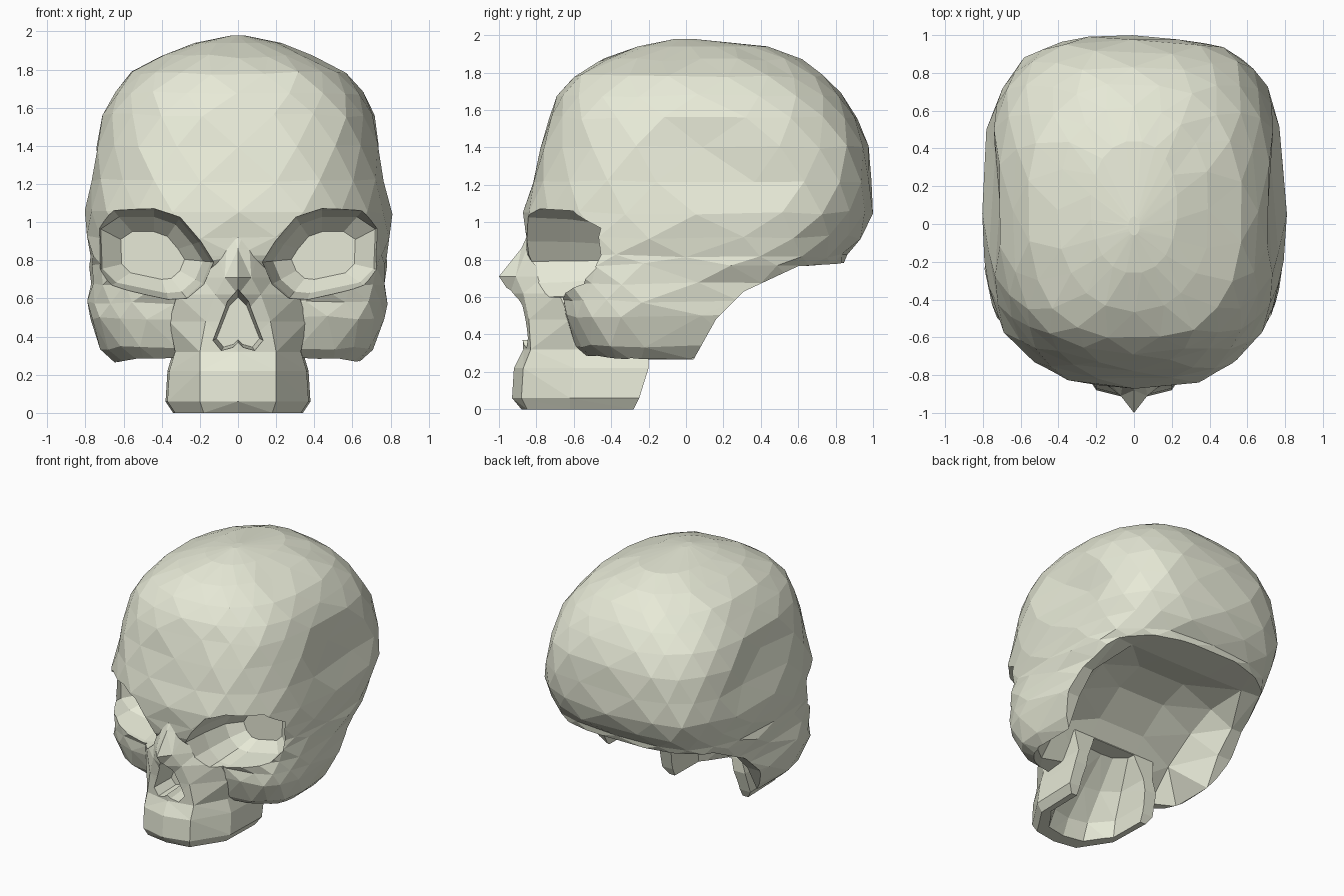
import bpy, bmesh, math, random
from mathutils import Vector

if "Cube" in bpy.data.objects:
    bpy.data.objects.remove(bpy.data.objects["Cube"])

random.seed(4)


def finish(bm, name):
    bmesh.ops.recalc_face_normals(bm, faces=bm.faces[:])
    bmesh.ops.triangulate(bm, faces=bm.faces[:], quad_method='BEAUTY')
    me = bpy.data.meshes.new(name)
    bm.to_mesh(me)
    bm.free()
    ob = bpy.data.objects.new(name, me)
    bpy.context.scene.collection.objects.link(ob)
    return ob


def loft(name, rings):
    """Closed solid through rings of equal point count."""
    bm = bmesh.new()
    loops = [[bm.verts.new(p) for p in ring] for ring in rings]
    n = len(loops[0])
    for a, b in zip(loops, loops[1:]):
        for i in range(n):
            j = (i + 1) % n
            bm.faces.new((a[i], a[j], b[j], b[i]))
    bm.faces.new(loops[0])
    bm.faces.new(loops[-1])
    return finish(bm, name)


def mirrored(half, z):
    """Full horizontal section from a half section starting on x = 0."""
    return [(x, y, z) for x, y in half] + [(-x, y, z) for x, y in reversed(half[1:])]


def combine(target, other, operation):
    """Apply a boolean and remove the helper."""
    mod = target.modifiers.new("bool", 'BOOLEAN')
    mod.operation, mod.solver, mod.object = operation, 'EXACT', other
    bpy.context.view_layer.update()
    dg = bpy.context.evaluated_depsgraph_get()
    me = bpy.data.meshes.new_from_object(target.evaluated_get(dg))
    target.modifiers.clear()
    target.data = me
    bpy.data.objects.remove(other)


# Cranium: rings (z, front y, back y, half width, front exponent, back exponent)
levels = [
    (.24, -.48, .70, .62, 4.5, 2.8), (.34, -.60, .75, .72, 4.5, 2.8),
    (.50, -.65, .80, .79, 4.5, 2.8), (.58, -.65, .82, .79, 4.5, 2.8),
    (.67, -.70, .83, .785, 3.8, 2.8), (.77, -.82, .84, .78, 3.0, 2.9),
    (.82, -.86, .87, .78, 2.8, 3.0), (.92, -.87, .94, .79, 2.7, 3.1),
    (1.05, -.87, .99, .80, 2.7, 3.2), (1.22, -.83, .99, .78, 2.7, 3.2),
    (1.40, -.785, .97, .76, 2.7, 3.1), (1.56, -.735, .915, .72, 2.7, 2.9),
    (1.68, -.69, .84, .65, 2.7, 2.7), (1.78, -.61, .74, .565, 2.6, 2.6),
    (1.87, -.46, .62, .40, 2.4, 2.4), (1.94, -.26, .44, .23, 2.2, 2.2),
    (1.98, -.06, .04, .03, 2.0, 2.0)]
SIDES = 20
rings = []
for k, (z, yf, yb, w, nf, nb) in enumerate(levels):
    ring = []
    for i in range(SIDES):
        t = 2 * math.pi * (i + .5 * (k % 2)) / SIDES
        s, c = math.sin(t), math.cos(t)
        n = nf if c > 0 else nb
        x = w * math.copysign(abs(s) ** (2 / n), s)
        y = (yf + yb) / 2 - (yb - yf) / 2 * math.copysign(abs(c) ** (2 / n), c)
        if z < .7:                                   # narrower towards the ear
            x *= 1 - .10 * max(0, y + .25)
        if 1.1 < z < 1.5 and -.15 < y < .45 and abs(x) > .6:   # temple hollow
            x *= .94
        j = .010 if z < 1.9 else 0
        ring.append(Vector((x + random.uniform(-j, j), y + random.uniform(-j, j),
                            z + random.uniform(-j, j))))
    rings.append(ring)
skull = loft("skull", rings)

# Underside: rising rim at the sides, arched hollow between (y, z profiles)
rim = [(-.8, .0), (-.8, .265), (-.30, .265), (.04, .265), (.16, .48), (.31, .63),
       (.60, .765), (1.3, .79), (1.3, .0)]
mid = [(-.8, .0), (-.8, .265), (-.42, .29), (-.22, .50), (.02, .66), (.25, .76),
       (.58, .77), (1.3, .79), (1.3, .0)]
deep = [(-.8, .0), (-.8, .265), (-.36, .32), (-.14, .60), (.08, .76), (.30, .83),
        (.56, .78), (1.3, .79), (1.3, .0)]
combine(skull, loft("underside_cutter", [
    [(x, y, z) for y, z in prof] for x, prof in
    ((-1, rim), (-.64, rim), (-.5, mid), (-.2, deep),
     (.2, deep), (.5, mid), (.64, rim), (1, rim))]), 'DIFFERENCE')

# Upper jaw and nose bridge: half sections from front centre to back
sections = {
    0.00: [(0, -.88), (.18, -.85), (.33, -.62), (.34, -.28)],
    0.06: [(0, -.93), (.20, -.88), (.37, -.62), (.38, -.25)],
    0.22: [(0, -.92), (.20, -.87), (.36, -.60), (.37, -.20)],
    0.32: [(0, -.87), (.20, -.83), (.33, -.60), (.34, -.20)],
    0.48: [(0, -.88), (.17, -.84), (.36, -.62), (.36, -.22)],
    0.62: [(0, -.94), (.12, -.87), (.32, -.68), (.32, -.30)],
    0.71: [(0, -1.0), (.07, -.91), (.19, -.76), (.20, -.30)],
    0.86: [(0, -.88), (.06, -.85), (.11, -.79), (.12, -.30)],
    0.95: [(0, -.84), (.03, -.83), (.06, -.79), (.07, -.30)]}
combine(skull, loft("upper_jaw", [mirrored(h, z) for z, h in sections.items()]), 'UNION')

# Palate: hollow between the tooth ridges, open to the back
palate = {
    -.05: [(0, -.80), (.16, -.77), (.29, -.58), (.30, .02)],
    0.12: [(0, -.72), (.15, -.69), (.28, -.54), (.29, .02)],
    0.30: [(0, -.55), (.13, -.53), (.25, -.44), (.26, .02)],
    0.48: [(0, -.36), (.10, -.35), (.18, -.28), (.20, .02)]}
combine(skull, loft("palate_cutter", [mirrored(h, z) for z, h in palate.items()]),
        'DIFFERENCE')

# Eye sockets: tapering outline, mirrored
socket = [(.12, .79), (.19, .90), (.30, 1.03), (.44, 1.08), (.67, 1.08), (.79, 1.0),
          (.78, .74), (.69, .65), (.36, .58), (.26, .59), (.17, .67)]
for side in (1, -1):
    cutter = loft("socket_cutter", [
        [(side * (.44 + (x - .44) * s), y, .82 + (z - .82) * s) for x, z in socket]
        for y, s in ((-1.15, 1.05), (-.62, .93), (-.42, .80), (-.33, .50))])
    combine(skull, cutter, 'DIFFERENCE')

# Nasal opening
nose = [(0, .66), (.06, .60), (.15, .37), (.10, .31), (.03, .33), (0, .36),
        (-.03, .33), (-.10, .31), (-.15, .37), (-.06, .60)]
cutter = loft("nose_cutter", [
    [(x * s, y, .45 + (z - .45) * s) for x, z in nose]
    for y, s in ((-1.15, 1.08), (-.66, .75))])
combine(skull, cutter, 'DIFFERENCE')

# Flat facets and bone colour
bone = bpy.data.materials.new("bone")
bone.diffuse_color = (.80, .82, .68, 1)
bone.use_nodes = True
bone.node_tree.nodes["Principled BSDF"].inputs["Base Color"].default_value = bone.diffuse_color
skull.data.materials.clear()
skull.data.materials.append(bone)
for p in skull.data.polygons:
    p.use_smooth = False
    p.material_index = 0
